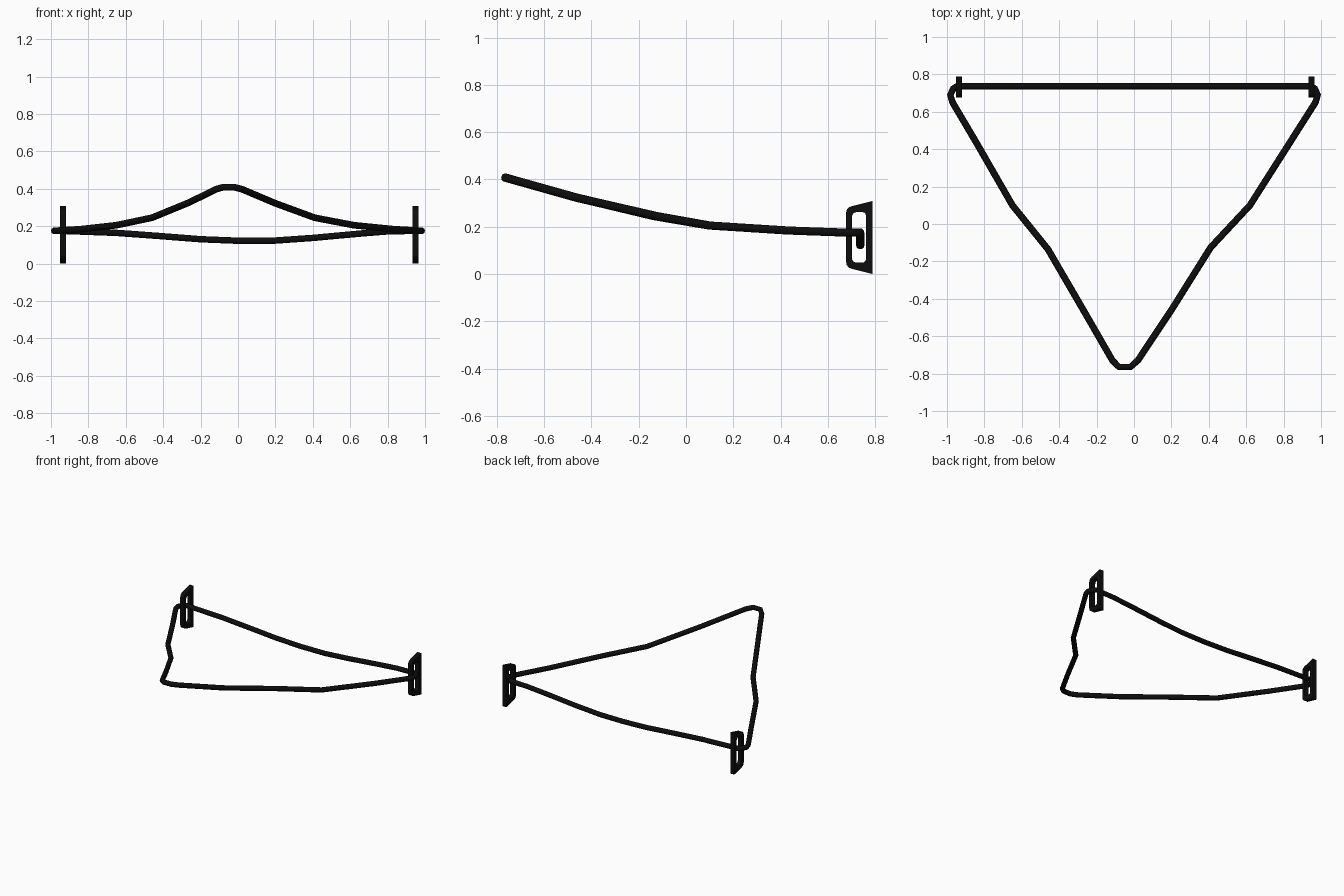
import bpy, math
from mathutils import Vector

if "Cube" in bpy.data.objects:
    bpy.data.objects.remove(bpy.data.objects["Cube"])

black = bpy.data.materials.new("matte black")
black.diffuse_color = (0.004, 0.004, 0.004, 1)
black.use_nodes = True
black.node_tree.nodes["Principled BSDF"].inputs["Base Color"].default_value = black.diffuse_color


def finish(obj):
    """Turn a curve object into a mesh with crisp edges and smooth rounds."""
    bpy.ops.object.select_all(action='DESELECT')
    obj.select_set(True)
    bpy.context.view_layer.objects.active = obj
    bpy.ops.object.convert(target='MESH')
    obj = bpy.context.view_layer.objects.active
    obj.data.materials.clear()
    obj.data.materials.append(black)
    bpy.ops.object.shade_smooth_by_angle(angle=math.radians(50))
    return obj


def add_spline(curve, points):
    s = curve.splines.new('POLY')
    s.points.add(len(points) - 1)
    for p, co in zip(s.points, points):
        p.co = (*co, 1)
    s.use_cyclic_u = True


def rounded(corners, steps=4):
    """Round each (y, z, radius) corner with a quadratic arc."""
    out = []
    n = len(corners)
    for i, (y, z, r) in enumerate(corners):
        c = Vector((y, z))
        if r == 0:
            out.append((y, z, 0))
            continue
        a = c + (Vector(corners[i - 1][:2]) - c).normalized() * r
        b = c + (Vector(corners[(i + 1) % n][:2]) - c).normalized() * r
        for k in range(steps + 1):
            t = k / steps
            p = a * (1 - t) ** 2 + c * 2 * t * (1 - t) + b * t * t
            out.append((p.x, p.y, 0))
    return out


# Closed tube loop: sagging back bar, two arms, raised front tip
loop = [
    (-0.945, 0.737, 0.175), (-0.65, 0.737, 0.164), (-0.43, 0.737, 0.148),
    (-0.2, 0.737, 0.130), (0.0, 0.737, 0.122), (0.2, 0.737, 0.123),
    (0.4, 0.737, 0.137), (0.65, 0.737, 0.160), (0.8, 0.737, 0.172),
    (0.945, 0.737, 0.175), (0.967, 0.723, 0.175), (0.982, 0.69, 0.175),
    (0.970, 0.65, 0.176), (0.83, 0.43, 0.184), (0.62, 0.10, 0.205),
    (0.41, -0.125, 0.245), (0.20, -0.46, 0.322), (0.02, -0.73, 0.398),
    (-0.02, -0.765, 0.408), (-0.08, -0.765, 0.408), (-0.115, -0.73, 0.398),
    (-0.265, -0.47, 0.325), (-0.46, -0.135, 0.245), (-0.65, 0.10, 0.205),
    (-0.84, 0.43, 0.184), (-0.970, 0.65, 0.176), (-0.982, 0.69, 0.175),
    (-0.967, 0.723, 0.175),
]
tube = bpy.data.curves.new("tube_loop", 'CURVE')
tube.dimensions = '3D'
tube.bevel_depth = 0.018
tube.bevel_resolution = 3
add_spline(tube, loop)
obj = bpy.data.objects.new("tube_loop", tube)
bpy.context.collection.objects.link(obj)
finish(obj)

# Flat end frames: slanted outline with a rounded window
outer = [(0.677, 0.028, 0.025), (0.789, 0.0, 0), (0.789, 0.309, 0), (0.677, 0.281, 0.025)]
inner = [(0.702, 0.048, 0.022), (0.761, 0.048, 0.018),
         (0.761, 0.262, 0.018), (0.702, 0.262, 0.022)]
for name, x in (("left_end_frame", -0.936), ("right_end_frame", 0.948)):
    plate = bpy.data.curves.new(name, 'CURVE')
    plate.dimensions = '2D'
    plate.fill_mode = 'BOTH'
    plate.extrude = 0.016
    add_spline(plate, rounded(outer))
    add_spline(plate, rounded(inner))
    obj = bpy.data.objects.new(name, plate)
    obj.rotation_euler = (math.pi / 2, 0, math.pi / 2)
    obj.location.x = x
    bpy.context.collection.objects.link(obj)
    finish(obj)
